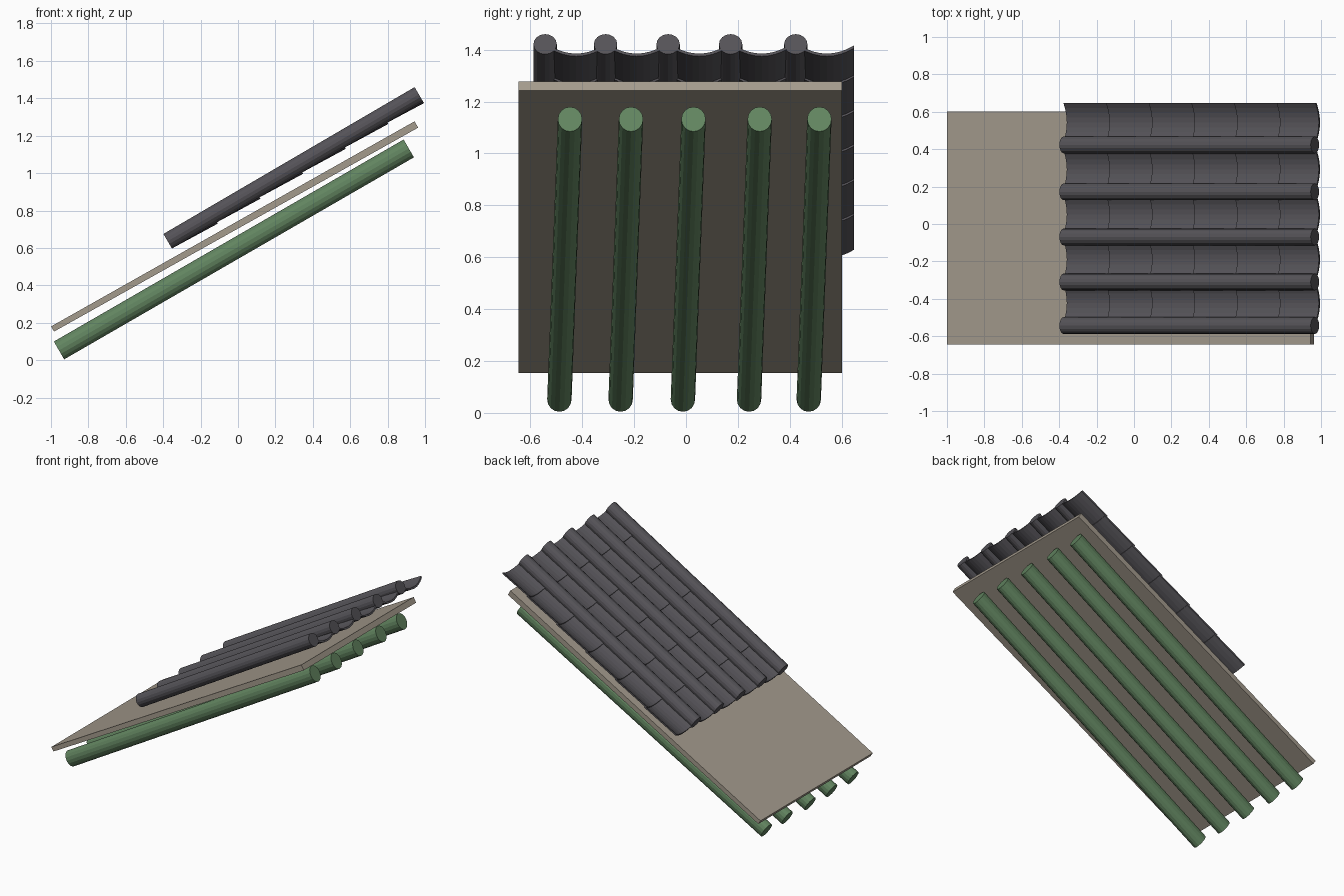
import bpy, bmesh, math
from mathutils import Vector, Matrix

if "Cube" in bpy.data.objects:
    bpy.data.objects.remove(bpy.data.objects["Cube"])

def material(name, rgb):
    m = bpy.data.materials.new(name)
    m.diffuse_color = (*rgb, 1)
    m.use_nodes = True
    m.node_tree.nodes["Principled BSDF"].inputs["Base Color"].default_value = m.diffuse_color
    return m

TILE = material("charcoal tile", (0.09, 0.086, 0.097))
WOOD = material("pale timber", (0.37, 0.325, 0.265))
GREEN = material("green paint", (0.12, 0.23, 0.115))

def finish(bm, name, mat):
    bmesh.ops.recalc_face_normals(bm, faces=bm.faces)
    me = bpy.data.meshes.new(name)
    bm.to_mesh(me)
    bm.free()
    me.materials.append(mat)
    ob = bpy.data.objects.new(name, me)
    bpy.context.collection.objects.link(ob)

def loft(bm, a, b):
    """Closed solid between two matching outlines."""
    va, vb = [bm.verts.new(p) for p in a], [bm.verts.new(p) for p in b]
    n = len(a)
    for i in range(n):
        j = (i + 1) % n
        bm.faces.new((va[i], va[j], vb[j], vb[i]))
    bm.faces.new(va[::-1])
    bm.faces.new(vb)

def pole(name, p, q, ry, rn, sides, mat):
    """Round pole with ends cut square to the roof slope."""
    p, q = Vector(p), Vector(q)
    d = q - p
    n = Vector((-d.z, 0, d.x)).normalized()
    ring = [Vector((0, ry * math.cos(t), 0)) + n * rn * math.sin(t)
            for t in (2 * math.pi * i / sides for i in range(sides))]
    bm = bmesh.new()
    loft(bm, [p + r for r in ring], [q + r for r in ring])
    finish(bm, name, mat)

# Green rafters under the board, leaning slightly sideways
for i, (y0, y1) in enumerate([(-0.488, -0.447), (-0.252, -0.212), (-0.012, 0.029),
                              (0.243, 0.284), (0.473, 0.514)]):
    pole(f"rafter_{i + 1}", (-0.957, y0, 0.052), (0.913, y1, 1.132), 0.047, 0.055, 16, GREEN)

# Sloping board
bm = bmesh.new()
side = [(-1.0, 0.18), (-0.983, 0.153), (0.963, 1.243), (0.944, 1.277)]
loft(bm, [(x, -0.645, z) for x, z in side], [(x, 0.602, z) for x, z in side])
finish(bm, "roof_board", WOOD)

# Round cap tiles running up the slope
LOW, HIGH = Vector((-0.376, 0, 0.636)), Vector((0.967, 0, 1.421))
CAPS = [-0.543, -0.31, -0.069, 0.172, 0.423]
for i, y in enumerate(CAPS):
    off = Vector((0, y, 0))
    pole(f"cap_tile_{i + 1}", LOW + off, HIGH + off, 0.045, 0.045, 16, TILE)

# Curved trough tiles between the caps, overlapping like shingles
U = (HIGH - LOW).normalized()
N = Vector((-U.z, 0, U.x))
LENGTH = (HIGH - LOW).length
ROWS, PITCH, HALF, SAG, THICK, STEPS = 6, 0.264, 0.104, 0.036, 0.012, 8

def trough_outline(s, yc, lift):
    top, low = [], []
    for k in range(STEPS + 1):
        t = -1 + 2 * k / STEPS
        base = LOW + U * s + Vector((0, yc + HALF * t, 0))
        h = lift - SAG * (1 - t * t)
        top.append(base + N * h)
        low.append(base + N * (h - THICK))
    return top + low[::-1]

for i, y in enumerate(CAPS):
    bm = bmesh.new()
    yc = y + 0.12
    for r in range(ROWS):
        s0 = r * PITCH
        s1 = min(s0 + PITCH + 0.015, LENGTH)
        loft(bm, trough_outline(s0, yc, 0.003), trough_outline(s1, yc, -0.006))
    finish(bm, f"trough_tiles_{i + 1}", TILE)
